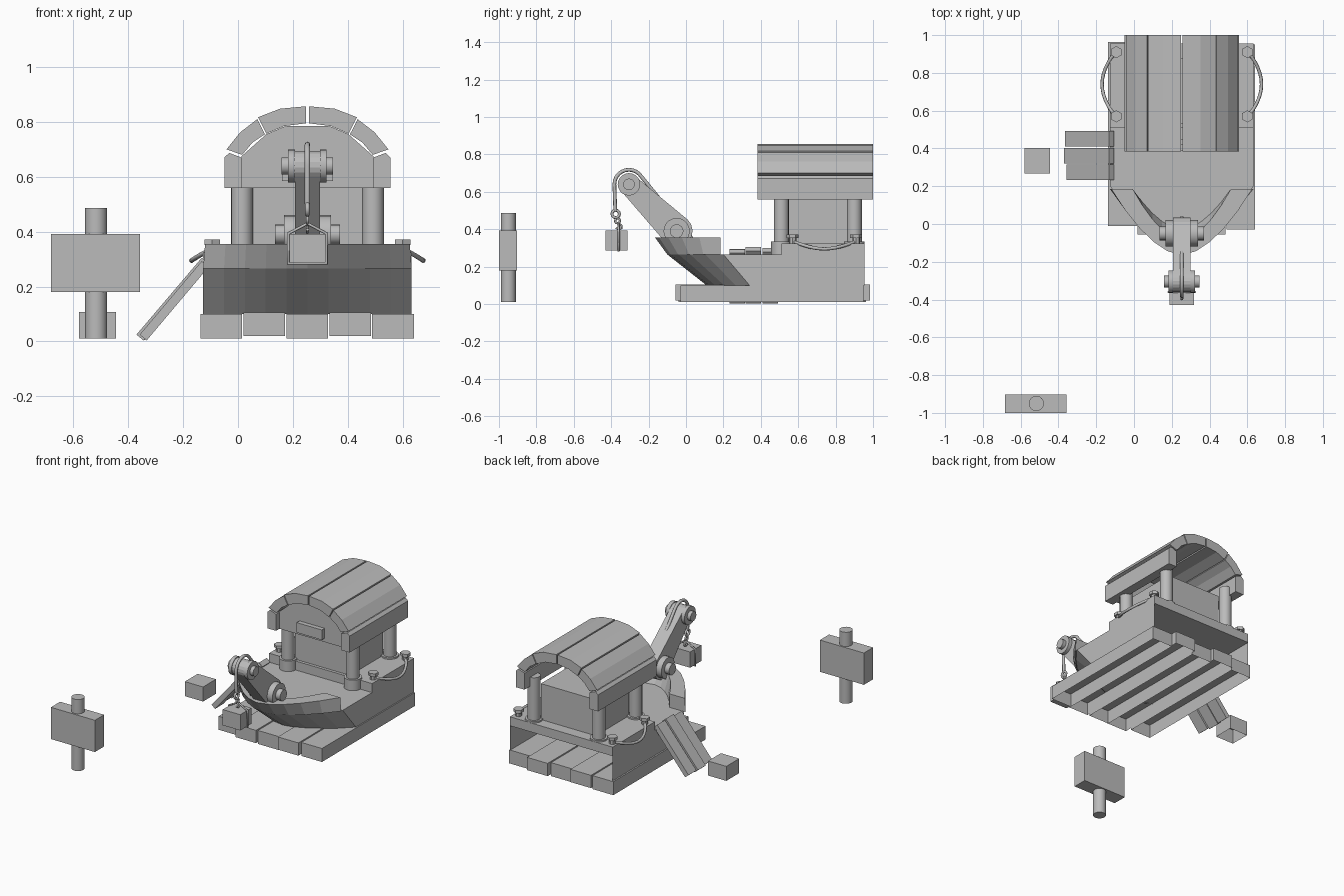
import bpy, bmesh, math
from mathutils import Vector, Matrix

if "Cube" in bpy.data.objects:
    bpy.data.objects.remove(bpy.data.objects["Cube"])

grey = bpy.data.materials.new("plain grey")
grey.use_nodes = True
grey.diffuse_color = (0.5, 0.5, 0.5, 1)
grey.node_tree.nodes["Principled BSDF"].inputs["Base Color"].default_value = (0.5, 0.5, 0.5, 1)

CX = 0.253  # centre line of the boat


def finish(name, bm, smooth=False):
    bmesh.ops.recalc_face_normals(bm, faces=bm.faces)
    mesh = bpy.data.meshes.new(name)
    bm.to_mesh(mesh)
    bm.free()
    mesh.materials.append(grey)
    ob = bpy.data.objects.new(name, mesh)
    bpy.context.collection.objects.link(ob)
    if smooth:
        bpy.ops.object.select_all(action="DESELECT")
        ob.select_set(True)
        bpy.context.view_layer.objects.active = ob
        bpy.ops.object.shade_smooth_by_angle(angle=math.radians(35))
    return ob


def box(name, x, y, z, open_bottom=False):
    bm = bmesh.new()
    size = [b - a for a, b in (x, y, z)]
    mid = [(a + b) / 2 for a, b in (x, y, z)]
    bmesh.ops.create_cube(bm, size=1, matrix=Matrix.Translation(mid) @ Matrix.Diagonal((*size, 1)))
    if open_bottom:
        bm.faces.ensure_lookup_table()
        low = min(bm.faces, key=lambda f: f.calc_center_median().z)
        bmesh.ops.delete(bm, geom=[low], context="FACES")
    return finish(name, bm)


def rod(name, a, b, r, sides=16):
    a, b = Vector(a), Vector(b)
    bm = bmesh.new()
    turn = (b - a).to_track_quat("Z", "Y").to_matrix().to_4x4()
    bmesh.ops.create_cone(bm, cap_ends=True, segments=sides, radius1=r, radius2=r,
                          depth=(b - a).length, matrix=Matrix.Translation((a + b) / 2) @ turn)
    return finish(name, bm, sides > 8)


def prism(name, points, axis, start, end):
    """Extrude a 2D outline along x (points are y, z) or y (points are x, z)."""
    def place(p, t):
        return (t, p[0], p[1]) if axis == "x" else (p[0], t, p[1])
    bm = bmesh.new()
    rings = [[bm.verts.new(place(p, t)) for p in points] for t in (start, end)]
    for ring in rings:
        bm.faces.new(ring)
    n = len(points)
    for i in range(n):
        j = (i + 1) % n
        bm.faces.new((rings[0][i], rings[0][j], rings[1][j], rings[1][i]))
    return finish(name, bm)


def rope(name, points, r, cyclic=False, sides=2):
    curve = bpy.data.curves.new(name, "CURVE")
    curve.dimensions = "3D"
    curve.bevel_depth = r
    curve.bevel_resolution = sides
    curve.use_fill_caps = True
    spline = curve.splines.new("POLY")
    spline.points.add(len(points) - 1)
    for p, co in zip(spline.points, points):
        p.co = (*co, 1)
    spline.use_cyclic_u = cyclic
    curve.materials.append(grey)
    ob = bpy.data.objects.new(name, curve)
    bpy.context.collection.objects.link(ob)


def ring(name, centre, r, thick):
    cx, cy, cz = centre
    turns = [i * math.tau / 12 for i in range(12)]
    rope(name, [(cx, cy + r * math.cos(t), cz + r * math.sin(t)) for t in turns], thick, True)


def bow(half, apex, end, z):
    us = [i / 5 for i in range(-5, 6)]
    return [(CX + half * u, apex + (end - apex) * abs(u) ** 1.75, z) for u in us]


# Raft of staggered planks, hollow underneath
fronts = (-0.01, -0.055, -0.04, -0.055, -0.03)
backs = (0.963, 0.975, 0.955, 0.985, 0.95)
for i in range(5):
    x = -0.137 + i * 0.1565
    lift = 0.01 * (i % 2)
    box(f"raft_plank_{i + 1}", (x, x + 0.152), (fronts[i], backs[i]), (0.01 + lift, 0.1 + lift / 2), True)

# Hull shell: raked bow, straight sides, open stern
bm = bmesh.new()
rows = []
for outline, z in ((bow(0.38, 0.11, 0.34, 0.1), 0.1), (bow(0.38, -0.1, 0.2, 0.265), 0.265)):
    outline = [(CX - 0.38, 0.955, z)] + outline + [(CX + 0.38, 0.955, z)]
    rows.append([bm.verts.new(p) for p in outline])
for i in range(len(rows[0]) - 1):
    bm.faces.new((rows[0][i], rows[0][i + 1], rows[1][i + 1], rows[1][i]))
bm.faces.new(rows[1])
finish("hull", bm)
box("stern_deck", (CX - 0.38, CX + 0.38), (0.51, 0.955), (0.265, 0.325))

# Bulwark around the bow
bm = bmesh.new()
loops = [bow(0.38, -0.1, 0.185, 0.265), bow(0.373, -0.165, 0.185, 0.355),
         bow(0.26, -0.085, 0.185, 0.355), bow(0.26, -0.03, 0.185, 0.265)]
loops = [[bm.verts.new(p) for p in loop] for loop in loops]
for a, b in zip(loops, loops[1:] + loops[:1]):
    for i in range(len(a) - 1):
        bm.faces.new((a[i], a[i + 1], b[i + 1], b[i]))
for i in (0, -1):
    bm.faces.new([loop[i] for loop in loops])
finish("bulwark", bm)

# Cabin: walls, pillars, front panel and name board
box("cabin", (0.05, 0.456), (0.53, 0.88), (0.265, 0.565))
for side in (-1, 1):
    for y in (0.51, 0.9):
        x = CX + side * 0.239
        rod("pillar", (x, y, 0.265), (x, y, 0.62), 0.04)
        rod("pillar_base", (x, y, 0.265), (x, y, 0.335), 0.055)
half_arch = [(0.24, 0.56), (0.24, 0.675), (0.15, 0.755), (0.08, 0.785)]
arch = [(CX - x, z) for x, z in half_arch] + [(CX + x, z) for x, z in reversed(half_arch)]
prism("front_panel", arch, "y", 0.42, 0.45)
box("name_board", (0.16, 0.346), (0.39, 0.42), (0.585, 0.652))

# Roof: three thick slats on each side of the ridge
slats = {
    "eave": [(0.303, 0.56), (0.303, 0.67), (0.285, 0.687), (0.24, 0.67), (0.24, 0.56)],
    "haunch": [(0.295, 0.7), (0.245, 0.762), (0.183, 0.81), (0.155, 0.755), (0.2, 0.725), (0.238, 0.68)],
    "ridge": [(0.18, 0.817), (0.1, 0.848), (0.005, 0.857), (0.005, 0.795), (0.085, 0.785), (0.15, 0.757)],
}
for label, shape in slats.items():
    for side in (-1, 1):
        prism(f"roof_{label}", [(CX + side * x, z) for x, z in shape], "y", 0.383, 1.0)

# Bollards with a sagging rope on each side
for side in (-1, 1):
    x = CX + side * 0.347
    for y in (0.57, 0.91):
        rod("bollard", (x, y, 0.325), (x, y, 0.355), 0.02, 8)
        rod("bollard_cap", (x, y, 0.352), (x, y, 0.372), 0.032, 6)
    arc = []
    for i in range(13):
        s = math.sin(math.pi * i / 12)
        arc.append((x + side * 0.075 * s ** 0.8, 0.57 + 0.34 * i / 12, 0.335 - 0.04 * s))
    rope("mooring_rope", arc, 0.009)

# Gangway of three sloping planks
for i, (y, drop) in enumerate(((0.233, 0.012), (0.319, 0), (0.41, 0.006))):
    foot, head = Vector((-0.37 + drop, 0.025)), Vector((-0.132, 0.305 - drop))
    normal = Vector((0.765, -0.645)) * 0.033
    prism(f"gangway_plank_{i + 1}", [foot, head, head + normal, foot + normal], "y", y, y + 0.083)

# Crate on the quay and the sign post
box("quay_crate", (-0.58, -0.445), (0.267, 0.403), (0.01, 0.107), True)
rod("sign_post", (-0.517, -0.95, 0.01), (-0.517, -0.95, 0.487), 0.04, 24)
box("sign_board", (-0.682, -0.357), (-1.0, -0.903), (0.18, 0.392))

# Crane: tapered arm between a foot drum and a head pulley
foot, head = Vector((-0.05, 0.39)), Vector((-0.305, 0.64))
along = math.atan2(head.y - foot.y, head.x - foot.x)


def cap(centre, r, middle):
    turns = [middle + math.radians(a) for a in range(-90, 91, 20)]
    return [(centre.x + r * math.cos(t), centre.y + r * math.sin(t)) for t in turns]


prism("crane_arm", cap(head, 0.055, along) + cap(foot, 0.085, along + math.pi), "x", CX - 0.046, CX + 0.046)
for label, c, hub, flange, r in (("foot", foot, 0.118, 0.085, 0.07), ("head", head, 0.094, 0.07, 0.06)):
    rod(f"crane_{label}_axle", (CX - hub, *c), (CX + hub, *c), r * 0.52)
    for side in (-1, 1):
        rod(f"crane_{label}_disc", (CX + side * 0.046, *c), (CX + side * flange, *c), r, 20)

# Hoisting cable over the head pulley
over = [head + 0.078 * Vector((math.cos(t), math.sin(t)))
        for t in (math.radians(a) for a in range(45, 181, 15))]
line = [(0.035, 0.345)] + [tuple(p) for p in over] + [(-0.378, 0.5)]
rope("crane_cable", [(CX, y, z) for y, z in line], 0.01)
ring("cable_ring", (CX, -0.376, 0.482), 0.02, 0.008)
ring("hook_link", (CX, -0.366, 0.445), 0.013, 0.006)
hook = [(-0.36, 0.43), (-0.345, 0.42), (-0.345, 0.405), (-0.36, 0.398), (-0.374, 0.408)]
rope("hook", [(CX, y, z) for y, z in hook], 0.006)

# Hanging crate with its sling
box("hanging_crate", (0.188, 0.318), (-0.43, -0.312), (0.287, 0.392))
sling = [(0, 0.43), (0.07, 0.393), (0.07, 0.284), (-0.07, 0.284), (-0.07, 0.393)]
rope("crate_sling", [(CX + x, -0.36, z) for x, z in sling], 0.006, True)
